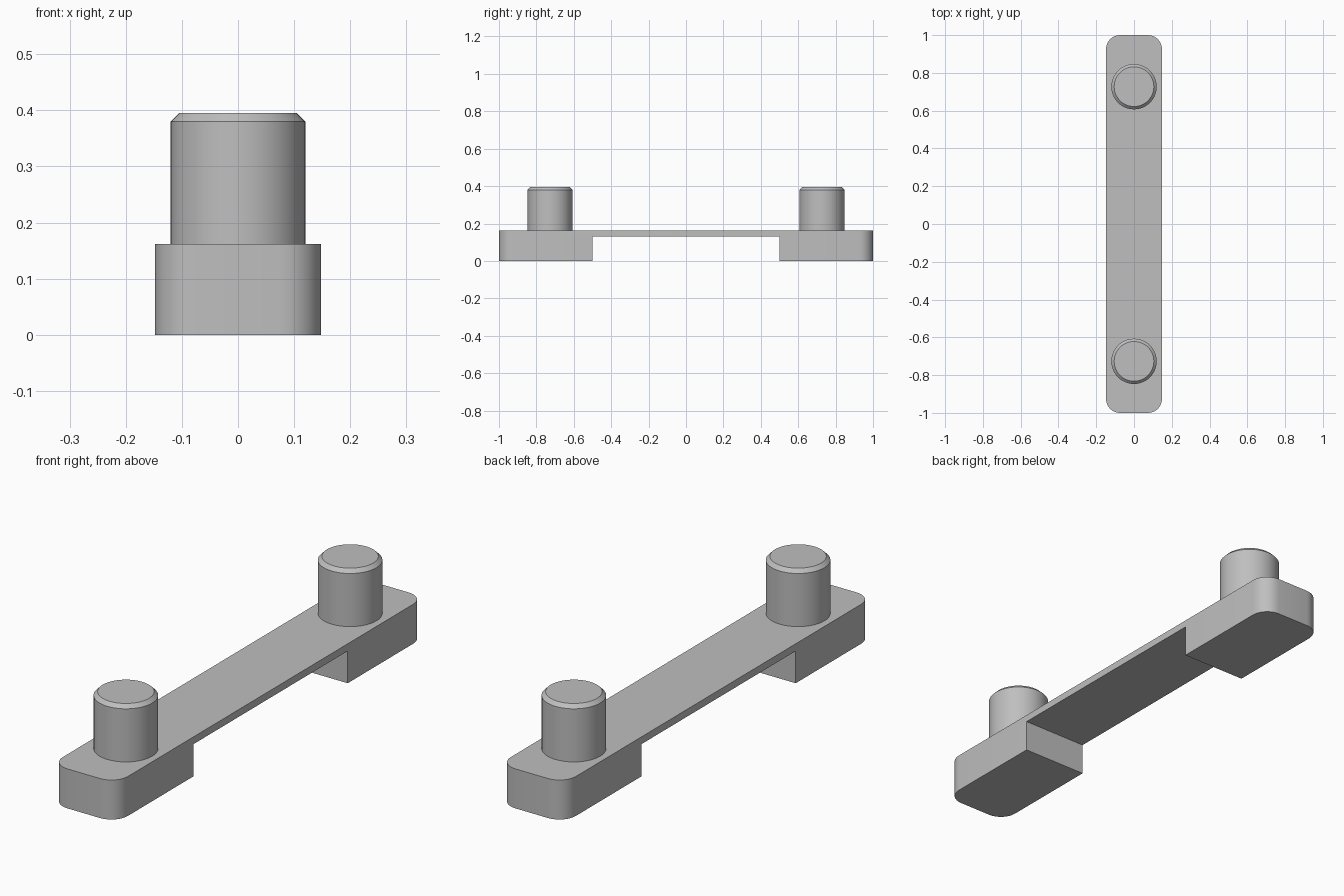
import bpy, bmesh, math

if "Cube" in bpy.data.objects:
    bpy.data.objects.remove(bpy.data.objects["Cube"])

HALF_W, TOP, BRIDGE_Z = 0.148, 0.162, 0.132
PEG_Y, PEG_R, PEG_TOP, CHAMFER = 0.727, 0.12, 0.395, 0.015

grey = bpy.data.materials.new("grey_plastic")
grey.diffuse_color = (0.52, 0.52, 0.52, 1)
grey.use_nodes = True
grey.node_tree.nodes["Principled BSDF"].inputs["Base Color"].default_value = grey.diffuse_color


def finish(bm, name):
    bmesh.ops.recalc_face_normals(bm, faces=bm.faces)
    mesh = bpy.data.meshes.new(name)
    bm.to_mesh(mesh)
    bm.free()
    mesh.materials.append(grey)
    obj = bpy.data.objects.new(name, mesh)
    bpy.context.collection.objects.link(obj)
    bpy.ops.object.select_all(action='DESELECT')
    obj.select_set(True)
    bpy.context.view_layer.objects.active = obj
    bpy.ops.object.shade_smooth_by_angle(angle=math.radians(30))
    return obj


# Link bar: stepped side profile extruded across the width, end corners rounded
bm = bmesh.new()
profile = [(-1, 0), (-0.5, 0), (-0.5, BRIDGE_Z), (0.5, BRIDGE_Z),
           (0.5, 0), (1, 0), (1, TOP), (-1, TOP)]
side = bm.faces.new([bm.verts.new((-HALF_W, y, z)) for y, z in profile])
ext = bmesh.ops.extrude_face_region(bm, geom=[side])["geom"]
bmesh.ops.translate(bm, vec=(2 * HALF_W, 0, 0),
                    verts=[v for v in ext if isinstance(v, bmesh.types.BMVert)])
corners = [e for e in bm.edges
           if all(abs(v.co.y) > 0.99 for v in e.verts)
           and abs(e.verts[0].co.z - e.verts[1].co.z) > 0.1]
bmesh.ops.bevel(bm, geom=corners, offset=0.074, offset_type='OFFSET',
                segments=8, profile=0.5, affect='EDGES')
finish(bm, "link_bar")


# Pegs: round posts with a chamfered top rim
def peg(name, y, segments=48):
    bm = bmesh.new()
    rings = []
    for r, z in [(PEG_R, TOP), (PEG_R, PEG_TOP - CHAMFER), (PEG_R - CHAMFER, PEG_TOP)]:
        rings.append([bm.verts.new((r * math.cos(a), y + r * math.sin(a), z))
                      for a in (2 * math.pi * i / segments for i in range(segments))])
    for low, high in zip(rings, rings[1:]):
        for i in range(segments):
            j = (i + 1) % segments
            bm.faces.new((low[i], low[j], high[j], high[i]))
    bm.faces.new(rings[0])
    bm.faces.new(rings[-1])
    finish(bm, name)


peg("front_peg", -PEG_Y)
peg("back_peg", PEG_Y)
